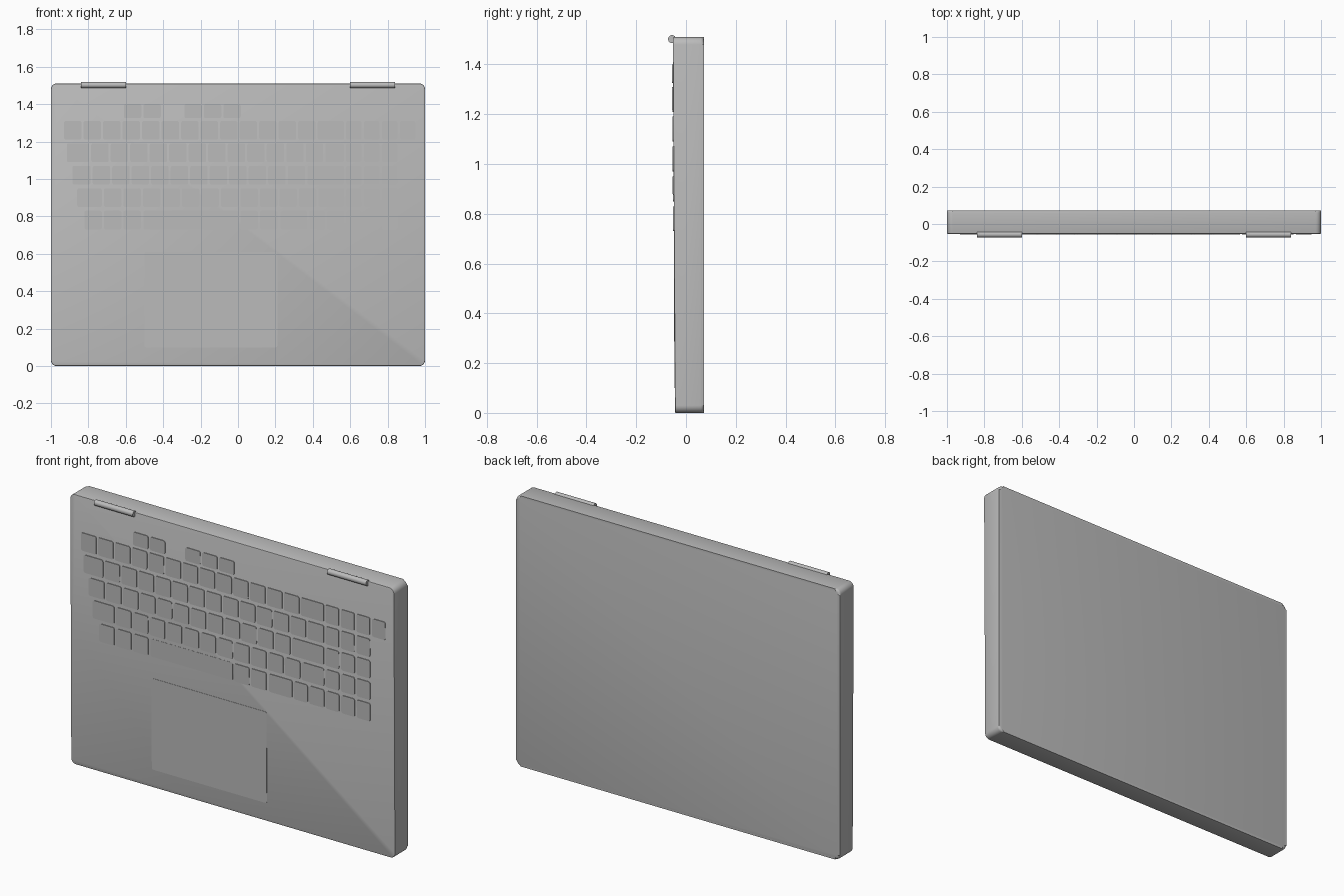
import bpy, bmesh, math

cube = bpy.data.objects.get("Cube")
if cube:
    bpy.data.objects.remove(cube, do_unlink=True)

grey = bpy.data.materials.new("plain grey")
grey.use_nodes = True
colour = (0.5, 0.5, 0.5, 1)
grey.diffuse_color = colour
grey.node_tree.nodes["Principled BSDF"].inputs["Base Color"].default_value = colour

HEIGHT, BACK = 1.51, 0.072


def front(z):
    """Depth of the slightly sloping front face at height z."""
    return -0.044 - 0.009 * z / HEIGHT


def finish(name, bm):
    bmesh.ops.recalc_face_normals(bm, faces=bm.faces)
    mesh = bpy.data.meshes.new(name)
    bm.to_mesh(mesh)
    bm.free()
    obj = bpy.data.objects.new(name, mesh)
    bpy.context.collection.objects.link(obj)
    mesh.materials.append(grey)
    bpy.ops.object.select_all(action="DESELECT")
    obj.select_set(True)
    bpy.context.view_layer.objects.active = obj
    bpy.ops.object.shade_smooth_by_angle(angle=math.radians(35))
    return obj


def slab(bm, x0, x1, z0, z1, radius, steps, rise, back):
    """Rounded rectangle plate lying along the sloping front face."""
    outline = []
    corners = ((x1 - radius, z1 - radius), (x0 + radius, z1 - radius),
               (x0 + radius, z0 + radius), (x1 - radius, z0 + radius))
    for i, (cx, cz) in enumerate(corners):
        for s in range(steps + 1):
            a = math.pi / 2 * (i + s / steps)
            outline.append((cx + radius * math.cos(a), cz + radius * math.sin(a)))
    near = [bm.verts.new((x, front(z) - rise, z)) for x, z in outline]
    far = [bm.verts.new((x, back(z), z)) for x, z in outline]
    near_face, far_face = bm.faces.new(near), bm.faces.new(far[::-1])
    for i in range(len(near)):
        j = (i + 1) % len(near)
        bm.faces.new((near[i], far[i], far[j], near[j]))
    return near_face, far_face


# Body with rounded corners and softened rims
bm = bmesh.new()
near_face, far_face = slab(bm, -1, 1, 0, HEIGHT, 0.03, 6, 0, lambda z: BACK)
near_edges, far_edges = list(near_face.edges), list(far_face.edges)
bmesh.ops.bevel(bm, geom=far_edges, offset=0.012, segments=3, profile=0.5, affect="EDGES")
near_edges = [e for e in near_edges if e.is_valid]
bmesh.ops.bevel(bm, geom=near_edges, offset=0.004, segments=2, profile=0.5, affect="EDGES")
finish("base_body", bm)


# Keyboard rows
PITCH, GAP = 0.1043, 0.011


def run(start, count):
    """Evenly spaced ordinary keys."""
    return [(start + i * PITCH, start + (i + 1) * PITCH - GAP) for i in range(count)]


pad = [(0.578 + i * 0.096, 0.66 + i * 0.096) for i in range(4)]
rows = {
    "function_keys": (1.325, 1.4, run(-0.61, 2) + run(-0.287, 3)),
    "number_keys": (1.21, 1.31, run(-0.93, 13) + [(0.426, 0.567)] + pad),
    "upper_letter_keys": (1.09, 1.19, [(-0.915, -0.796)] + run(-0.785, 12)
                          + [(0.467, 0.567)] + pad[:3]),
    "middle_letter_keys": (0.97, 1.07, [(-0.885, -0.788)] + run(-0.777, 11)
                           + [(0.371, 0.567)] + pad[:3]),
    "lower_letter_keys": (0.85, 0.95, [(-0.86, -0.728)] + run(-0.717, 11)
                          + [(0.43, 0.567)] + pad[:3]),
    "bottom_keys": (0.73, 0.83, run(-0.821, 3) + run(0.013, 2)
                    + [(0.228, 0.37), (0.381, 0.465), (0.476, 0.567)] + pad[:3]),
}
for name, (z0, z1, spans) in rows.items():
    bm = bmesh.new()
    for x0, x1 in spans:
        slab(bm, x0, x1, z0, z1, 0.01, 3, 0.004, lambda z: front(z) + 0.002)
    finish(name, bm)

# Space bar and touchpad sit almost flush
for name, box, rise in (("space_bar", (-0.505, 0.002, 0.73, 0.83), 0.001),
                        ("touchpad", (-0.5, 0.21, 0.1, 0.61), 0.0015)):
    bm = bmesh.new()
    slab(bm, *box, 0.008, 3, rise, lambda z: front(z) + 0.002)
    finish(name, bm)

# Hinge barrels on the top front rim
for name, side in (("left_hinge", 1), ("right_hinge", -1)):
    bpy.ops.mesh.primitive_cylinder_add(vertices=24, radius=0.016, depth=0.24,
                                        location=(side * 0.72, -0.056, 1.502),
                                        rotation=(0, math.pi / 2, 0))
    hinge = bpy.context.object
    hinge.name = name
    hinge.data.materials.append(grey)
    bpy.ops.object.shade_smooth_by_angle(angle=math.radians(35))
